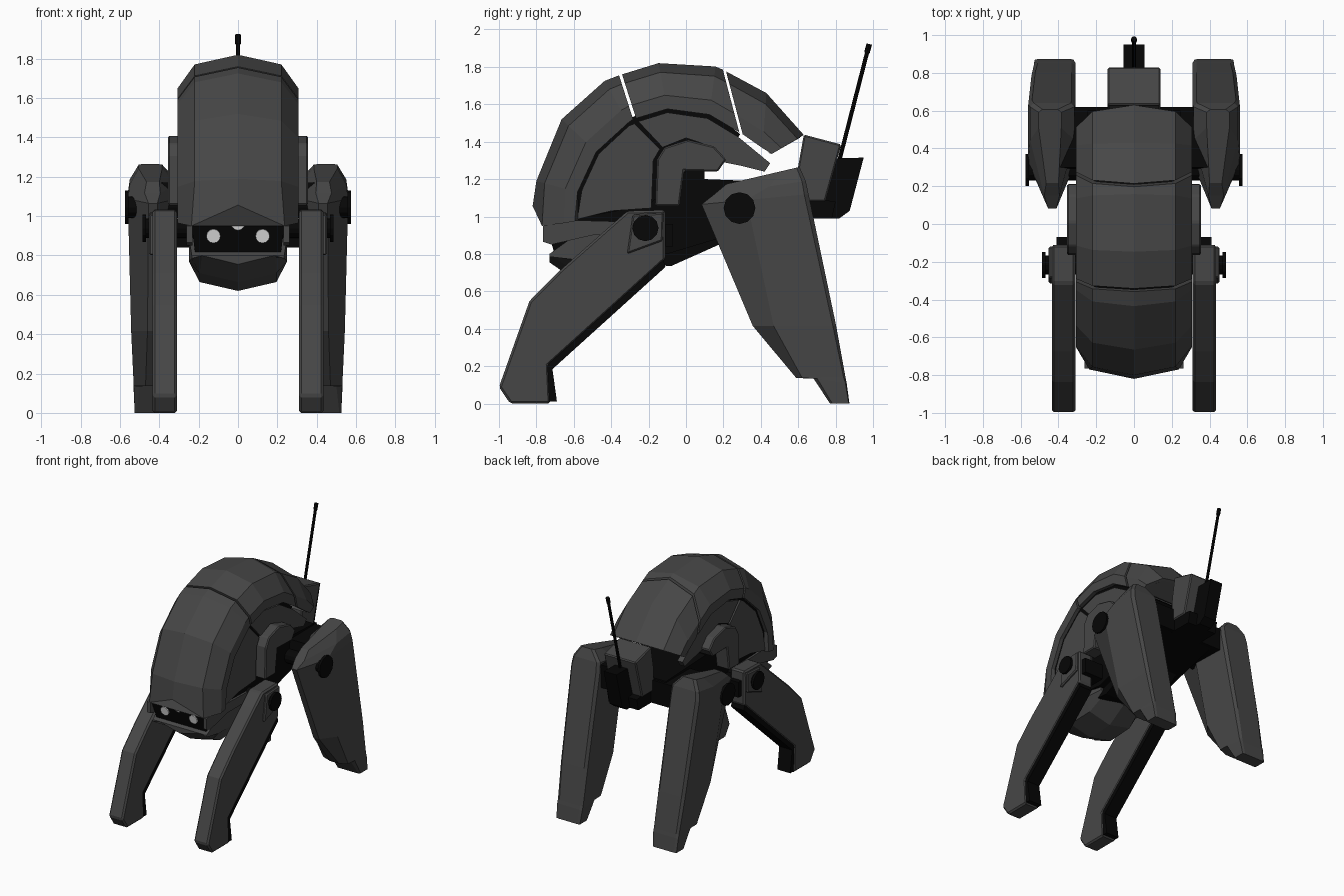
import bpy, bmesh, math
from mathutils import Vector


def material(name, v):
    m = bpy.data.materials.new(name)
    m.diffuse_color = (v, v, v, 1)
    return m


GREY = material("dark grey armour", 0.062)
BLACK = material("black frame", 0.002)
WHITE = material("pale eye", 0.75)


def loft(name, rings, mat, mirror=False, bevel=0.0):
    """Join closed rings of points into a capped solid."""
    bm = bmesh.new()
    vs = [[bm.verts.new(p) for p in r] for r in rings]
    n = len(vs[0])
    for a, b in zip(vs, vs[1:]):
        for i in range(n):
            j = (i + 1) % n
            bm.faces.new((a[i], a[j], b[j], b[i]))
    bm.faces.new(vs[0])
    bm.faces.new(vs[-1])
    bmesh.ops.recalc_face_normals(bm, faces=bm.faces)
    me = bpy.data.meshes.new(name)
    bm.to_mesh(me)
    bm.free()
    me.materials.append(mat)
    ob = bpy.data.objects.new(name, me)
    bpy.context.collection.objects.link(ob)
    if bevel:
        b = ob.modifiers.new("bevel", "BEVEL")
        b.width = bevel
        b.segments = 1
        b.limit_method = "ANGLE"
    if mirror:
        ob.modifiers.new("mirror", "MIRROR")
    return ob


def prism(name, yz, x0, x1, mat, mirror=False, bevel=0.0):
    """Side-view outline extruded across x."""
    return loft(name, [[(x, y, z) for y, z in yz] for x in (x0, x1)], mat, mirror, bevel)


def rod(name, a, b, r, mat, sides=12, mirror=False):
    a, b = Vector(a), Vector(b)
    q = (b - a).to_track_quat("Z", "Y")
    ring = [q @ Vector((r * math.cos(t), r * math.sin(t), 0))
            for t in (2 * math.pi * i / sides for i in range(sides))]
    return loft(name, [[p + e for p in ring] for e in (a, b)], mat, mirror)


# Back shell: three arched segments with narrow seams (ridge y,z, lower edge y,z)
SHELL = {
    "front": [(-.80, 1.19, -.58, 1.13), (-.665, 1.52, -.48, 1.345),
              (-.435, 1.725, -.31, 1.50), (-.358, 1.755, -.283, 1.52)],
    "middle": [(-.342, 1.76, -.267, 1.525), (-.147, 1.82, -.10, 1.575),
               (.158, 1.802, .125, 1.545), (.197, 1.785, .285, 1.45)],
    "rear": [(.214, 1.776, .303, 1.44), (.43, 1.66, .41, 1.365), (.63, 1.436, .46, 1.335)],
}
HALF = [(.308, 1), (.308, .7), (.22, .2), (0, 0)]
INNER = [(.278, 1), (.278, .74), (.2, .32), (0, .15)]


def arch(half):
    """Add the mirrored half; the first value of each point is x."""
    return half + [(-p[0], *p[1:]) for p in half[-2::-1]]


def ring_at(section, station):
    y0, z0, y1, z1 = station
    return [(x, y0 + (y1 - y0) * t, z0 + (z1 - z0) * t) for x, t in section]


# Peaked lip over the face
lip = (arch([(.308, -.595, .975), (.308, -.65, .965), (.237, -.77, .95), (0, -.82, 1.056)])
       + arch([(.278, -.575, .98), (.278, -.62, .975), (.215, -.72, .96), (0, -.77, 1.06)])[::-1])
for part, stations in SHELL.items():
    section = arch(HALF) + arch(INNER)[::-1]
    rings = [ring_at(section, s) for s in stations]
    loft("shell_" + part, [lip] + rings if part == "front" else rings, GREY)
# Plate closing the rear end of the shell
closed = arch([(.285, 1), (.285, .72), (.21, .26), (0, .08)])
loft("shell_rear_plate", [ring_at(closed, (.60, 1.44, .44, 1.34)),
                          ring_at(closed, (.625, 1.43, .458, 1.335))], GREY)

# Inner black body
prism("body_core", [(-.60, .85), (-.1, .80), (.2, .89), (.62, 1.0), (.6, 1.18), (.1, 1.2),
                    (.1, 1.33), (.2, 1.31), (.29, 1.44), (.12, 1.575), (-.11, 1.605),
                    (-.29, 1.53), (-.5, 1.36), (-.61, 1.14), (-.62, .99)], -.245, .245, BLACK)
prism("belly", [(-.66, .85), (-.6, .77), (-.08, .735), (.2, .86), (.3, .95)], -.2, .2, BLACK)
prism("plate_backing", [(-.58, .99), (-.2, 1.06), (.1, 1.33), (.2, 1.31), (.29, 1.44),
                        (.12, 1.575), (-.11, 1.605), (-.29, 1.53), (-.5, 1.36), (-.61, 1.14)],
      .23, .27, BLACK, True)

# Side plates under the shell, and the raised arch over the hub
prism("side_plate_front", [(-.582, .985), (-.557, 1.14), (-.467, 1.335), (-.305, 1.485),
                           (-.275, 1.497), (-.14, 1.36), (-.175, 1.3), (-.185, 1.045),
                           (-.4, 1.03)], .24, .285, GREY, True)
prism("side_plate_rear", [(-.255, 1.508), (-.1, 1.556), (.115, 1.525), (.28, 1.425), (.45, 1.285),
                          (.42, 1.24), (.3, 1.27), (.2, 1.29), (.12, 1.38), (0, 1.42),
                          (-.125, 1.37)], .24, .285, GREY, True)
prism("hub_arch", [(-.165, 1.055), (-.155, 1.305), (-.115, 1.37), (.01, 1.41), (.15, 1.375),
                   (.215, 1.305), (.17, 1.24), (-.01, 1.245), (-.035, 1.055)],
      .24, .355, GREY, True, .008)

# Head: black sloping face, eyes, cheeks and chin
face = [(-.215, -.70, .79), (.215, -.70, .79), (.236, -.745, .95), (0, -.77, 1.05),
        (-.236, -.745, .95)]
loft("face", [face, [(x, -.5, z) for x, y, z in face]], BLACK)
for x, y, z in ((-.125, -.731, .90), (0, -.749, .965), (.125, -.731, .90)):
    rod("eye", (x, y - .009, z - .002), (x, y + .02, z + .004), .036, WHITE)
prism("cheek", [(-.765, .95), (-.765, .865), (-.72, .85), (-.5, .90), (-.25, .90), (-.25, .97),
                (-.6, .98)], .232, .262, GREY, True)
loft("chin", [[(-w, y, zt), (-w, y, zm), (-.78 * w, y, zb + .045), (0, y, zb),
               (.78 * w, y, zb + .045), (w, y, zm), (w, y, zt)]
              for y, zb, zm, zt, w in ((-.73, .755, .785, .80, .235), (-.6, .665, .77, .895, .25),
                                       (-.5, .62, .77, .92, .25), (-.28, .63, .77, .92, .245),
                                       (-.12, .73, .78, .85, .22))], GREY)

# Front legs with black rear lining and hip joint
prism("front_leg", [(-.313, 1.03), (-.11, 1.035), (-.11, .77), (-.735, .205), (-.725, .0),
                    (-.94, .0), (-1.0, .088), (-.837, .548), (-.676, .71), (-.41, .945)],
      .31, .435, GREY, True, .012)
prism("front_leg_lining", [(-.13, .80), (-.11, .73), (-.714, .184), (-.69, .01), (-.75, .01),
                           (-.75, .22)], .316, .429, BLACK, True)
prism("front_hip_cover", [(-.285, 1.01), (-.12, 1.02), (-.125, .87), (-.315, .80)],
      .40, .452, GREY, True, .008)
prism("front_hip_bracket", [(-.2, .96), (-.07, .96), (-.07, .84), (-.2, .84)],
      .24, .41, BLACK, True)
rod("front_axle", (.24, -.217, .938), (.475, -.217, .938), .05, BLACK, 12, True)
rod("front_hip_cap", (.468, -.217, .938), (.486, -.217, .938), .07, BLACK, 12, True)

# Hind legs: front edge y,z, rear edge y,z, front widths, rear widths, chamfer depth
rings = []
for fy, fz, ry, rz, fi, fo, xi, xo, c in [
        (.217, 1.174, .607, 1.265, .40, .465, .385, .505, .75),
        (.15, 1.118, .64, 1.19, .395, .475, .315, .55, .6),
        (.083, 1.065, .655, 1.12, .41, .455, .31, .56, .42),
        (.357, .415, .803, .415, .41, .46, .31, .543, .25),
        (.59, .136, .853, .14, .39, .47, .31, .53, .12),
        (.68, .137, .859, .11, .36, .50, .31, .53, .12),
        (.77, .0, .874, .0, .335, .515, .32, .525, .12)]:
    sec = [(fi, 0), (fo, 0), (xo, c), (xo, .96), (xo - .02, 1), (xi + .02, 1), (xi, .96), (xi, c)]
    rings.append(ring_at(sec, (fy, fz, ry, rz)))
loft("hind_leg", rings, GREY, True)
rod("hind_axle", (.24, .286, 1.045), (.565, .286, 1.045), .055, BLACK, 12, True)
rod("hind_hip_cap", (.556, .286, 1.045), (.574, .286, 1.045), .085, BLACK, 12, True)

# Pelvis, tail box and antenna
prism("pelvis", [(.28, 1.0), (.62, .99), (.62, 1.17), (.3, 1.17)], -.39, .39, BLACK)
prism("tail_mount", [(.5, .99), (.78, .99), (.8, 1.08), (.5, 1.12)], -.13, .13, BLACK)
prism("tail_box", [(.63, 1.438), (.83, 1.385), (.745, 1.08), (.59, 1.08), (.60, 1.27)],
      -.14, .14, GREY, False, .008)
prism("tail_block", [(.78, 1.31), (.95, 1.315), (.875, 1.03), (.82, .99), (.6, .99), (.6, 1.08)],
      -.055, .055, BLACK)
rod("antenna", (0, .82, 1.30), (0, .978, 1.915), .011, BLACK, 8)
rod("antenna_tip", (0, .967, 1.875), (0, .98, 1.922), .015, BLACK, 8)
